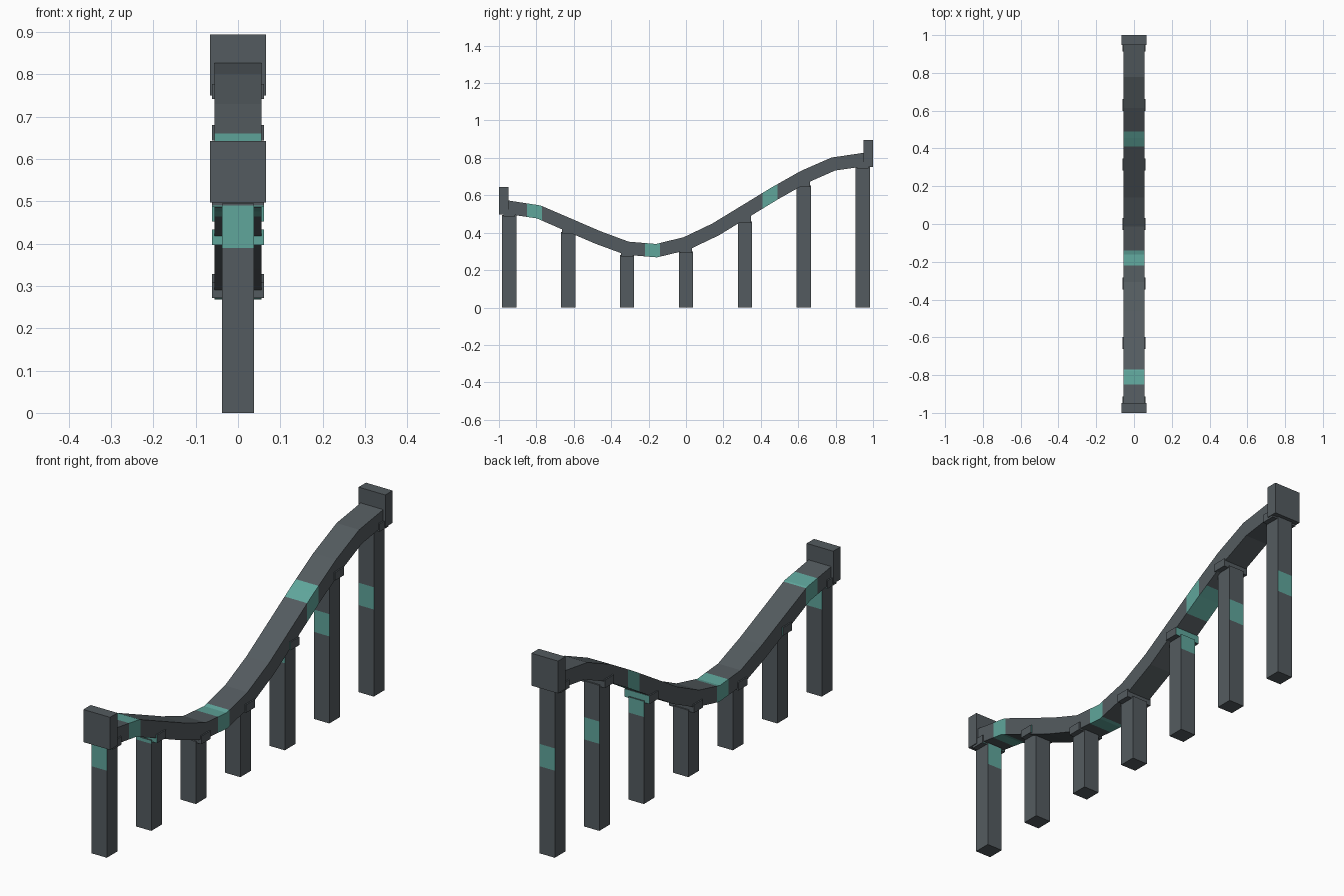
import bpy, bmesh
from mathutils import Vector

if "Cube" in bpy.data.objects:
    bpy.data.objects.remove(bpy.data.objects["Cube"])


def material(name, rgb):
    m = bpy.data.materials.new(name)
    m.diffuse_color = (*rgb, 1)
    m.use_nodes = True
    m.node_tree.nodes["Principled BSDF"].inputs["Base Color"].default_value = m.diffuse_color
    return m


GREY = material("slate grey", (0.088, 0.105, 0.115))
TEAL = material("teal", (0.115, 0.38, 0.33))


def finish(bm, name, cuts=(), axis=2, rule=None):
    """Cut the mesh at the given heights along an axis, then colour faces by rule."""
    normal = Vector((0, 0, 0))
    normal[axis] = 1
    for c in cuts:
        bmesh.ops.bisect_plane(bm, geom=bm.verts[:] + bm.edges[:] + bm.faces[:],
                               plane_co=normal * c, plane_no=normal)
    bmesh.ops.recalc_face_normals(bm, faces=bm.faces[:])
    bm.normal_update()
    for f in bm.faces:
        if rule and rule(f.calc_center_median(), f.normal):
            f.material_index = 1
    me = bpy.data.meshes.new(name)
    bm.to_mesh(me)
    bm.free()
    me.materials.append(GREY)
    me.materials.append(TEAL)
    ob = bpy.data.objects.new(name, me)
    bpy.context.collection.objects.link(ob)


def box(name, lo, hi, **kw):
    bm = bmesh.new()
    bmesh.ops.create_cube(bm, size=1)
    for v in bm.verts:
        for i in range(3):
            v.co[i] = lo[i] if v.co[i] < 0 else hi[i]
    finish(bm, name, **kw)


# Curved beam: a rectangular section swept along a wavy centre line
STEP = 0.1575
heights = [0.538, 0.511, 0.443, 0.375, 0.317, 0.304, 0.342,
           0.417, 0.513, 0.609, 0.698, 0.767, 0.793]
path = [Vector((0, (i - 6) * STEP, z)) for i, z in enumerate(heights)]
path[0].y, path[-1].y = -0.965, 0.965
bm = bmesh.new()
rings = []
for i, p in enumerate(path):
    t = (path[min(i + 1, 12)] - path[max(i - 1, 0)]).normalized()
    n = Vector((0, -t.z, t.y)) * 0.036
    rings.append([bm.verts.new(p + n * s + Vector((x, 0, 0)))
                  for x, s in ((-.056, -1), (.056, -1), (.056, 1), (-.056, 1))])
for a, b in zip(rings, rings[1:]):
    for k in range(4):
        bm.faces.new((a[k], a[(k + 1) % 4], b[(k + 1) % 4], b[k]))
bm.faces.new(rings[0])
bm.faces.new(rings[-1])
bands = [(-0.85, -0.77), (-0.22, -0.14), (0.41, 0.49)]


def beam_rule(c, n):
    extra = 0.05 if n.z < -0.5 and c.y > 0 else 0   # wider band underneath
    return any(a < c.y < b + extra for a, b in bands)


finish(bm, "curved_beam", cuts=[y for b in bands for y in b] + [0.54],
       axis=1, rule=beam_rule)


# Posts and saddle brackets, with a teal band on front and back faces
def band_rule(c, n):
    return abs(n.y) > 0.5 and 0.39 < c.z < 0.49


tops = [0.495, 0.405, 0.28, 0.30, 0.46, 0.652, 0.75]
for i, top in enumerate(tops):
    y = (i - 3) * 0.315
    box(f"post_{i + 1}", (-0.038, y - 0.038, 0), (0.038, y + 0.038, top),
        cuts=(0.39, 0.49), rule=band_rule)
    box(f"bracket_{i + 1}", (-0.062, y - 0.032, top - 0.008),
        (0.062, y + 0.032, top + 0.028), cuts=(0.39, 0.49), rule=band_rule)

# End blocks
box("low_end_block", (-0.066, -1, 0.497), (0.066, -0.948, 0.643))
box("high_end_block", (-0.066, 0.948, 0.75), (0.066, 1, 0.895))
